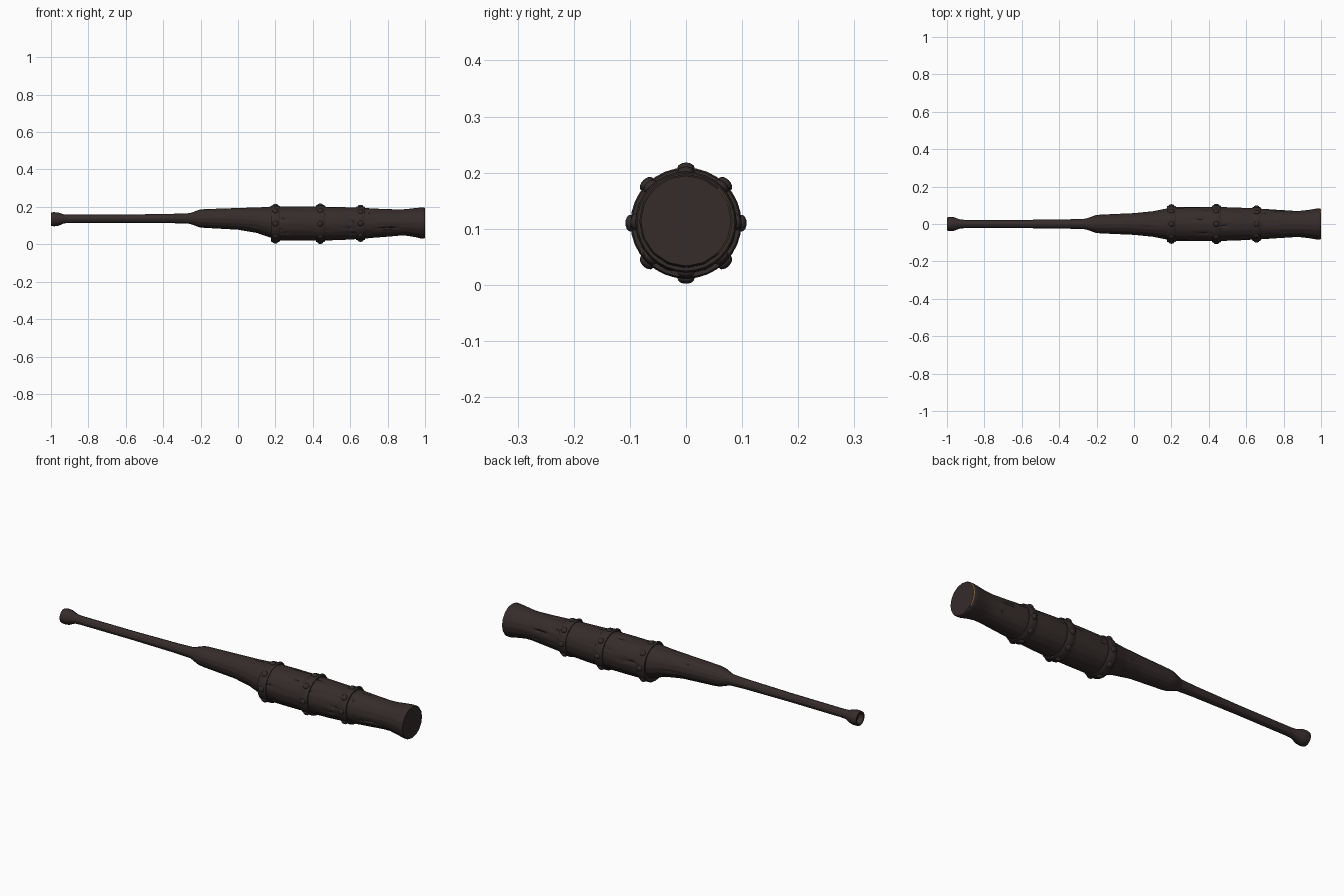
import bpy, math, random
from mathutils import Vector, Matrix

if "Cube" in bpy.data.objects:
    bpy.data.objects.remove(bpy.data.objects["Cube"])

random.seed(4)

def material(name, rgb):
    m = bpy.data.materials.new(name)
    m.diffuse_color = (*rgb, 1)
    m.use_nodes = True
    m.node_tree.nodes["Principled BSDF"].inputs["Base Color"].default_value = m.diffuse_color
    return m

WOOD = material("dark wood", (0.036, 0.025, 0.024))
STRAP = material("dark strap", (0.034, 0.025, 0.024))
TAN = material("bare wood", (0.22, 0.12, 0.05))
N = 64

def make(name, verts, faces, mats, angle=35):
    me = bpy.data.meshes.new(name)
    me.from_pydata(verts, [], faces)
    for m in mats:
        me.materials.append(m)
    ob = bpy.data.objects.new(name, me)
    bpy.context.collection.objects.link(ob)
    bpy.ops.object.select_all(action='DESELECT')
    bpy.context.view_layer.objects.active = ob
    ob.select_set(True)
    bpy.ops.object.shade_smooth_by_angle(angle=math.radians(angle))
    return ob

def loft(name, stations, mats, cut=lambda x, a: 0.0, n=N):
    """Skin circles (x, radius, centre z), capping both ends."""
    verts, faces = [], []
    for x, r, zc in stations:
        for i in range(n):
            a = 2 * math.pi * i / n
            rr = r - cut(x, a)
            verts.append((x, rr * math.cos(a), zc + rr * math.sin(a)))
    for s in range(len(stations) - 1):
        for i in range(n):
            j = (i + 1) % n
            faces.append((s*n + i, s*n + j, s*n + n + j, s*n + n + i))
    faces.append(tuple(reversed(range(n))))
    last = (len(stations) - 1) * n
    faces.append(tuple(range(last, last + n)))
    return make(name, verts, faces, mats)

def refine(keys, step):
    out = []
    for p, q in zip(keys, keys[1:]):
        k = max(1, round((q[0] - p[0]) / step))
        out += [tuple(p[c] + (q[c] - p[c]) * t / k for c in range(3)) for t in range(k)]
    return out + [keys[-1]]

# thin grip with flared pommel and shallow lengthwise facets
grip = [(-0.975, 0.022, 0.134), (-1.0, 0.028, 0.134), (-1.0, 0.035, 0.134), (-0.985, 0.038, 0.134),
        (-0.962, 0.036, 0.134), (-0.93, 0.024, 0.136), (-0.90, 0.022, 0.136),
        (-0.6, 0.022, 0.137), (-0.35, 0.025, 0.138), (-0.24, 0.029, 0.138), (-0.18, 0.035, 0.138)]
loft("grip", grip, [WOOD],
     lambda x, a: 0.0015 * (1 - math.cos(8 * a)) / 2 if x > -0.94 else 0, 32)

# heavy head with split-wood grooves
head = [(-0.262, 0.027, 0.138), (-0.205, 0.047, 0.138), (-0.18, 0.050, 0.138),
        (0.0, 0.058, 0.136), (0.10, 0.068, 0.129), (0.17, 0.082, 0.119), (0.22, 0.091, 0.111),
        (0.32, 0.092, 0.111), (0.45, 0.091, 0.111), (0.55, 0.088, 0.111), (0.66, 0.083, 0.112),
        (0.78, 0.075, 0.114), (0.86, 0.070, 0.116), (0.90, 0.071, 0.117), (0.95, 0.078, 0.116),
        (0.98, 0.083, 0.114), (0.995, 0.083, 0.114), (1.0, 0.080, 0.114)]
grooves = []
for k in range(26):
    grooves.append((random.uniform(0.2, 0.82), 2 * math.pi * random.randrange(N) / N,
                    random.uniform(0.05, 0.10), random.uniform(0.004, 0.009)))
for k in range(7):
    grooves.append((random.uniform(-0.05, 0.12), 2 * math.pi * random.randrange(N) / N, 0.07, 0.004))

def head_cut(x, a):
    d = 0.0012 * (1 - math.cos(16 * a)) / 2
    for gx, ga, length, depth in grooves:
        da = abs((a - ga + math.pi) % (2 * math.pi) - math.pi)
        t = 1 - abs(x - gx) / length
        if t > 0 and da < 0.11:
            d = max(d, depth * t * (1 - da / 0.11))
    return d

club = loft("club_head", refine(head, 0.02), [WOOD, TAN], head_cut)
# worn rim on one side of the end
for p in club.data.polygons:
    c = p.center
    if c.x > 0.996 and len(p.vertices) == 4 and c.y > 0.055:
        p.material_index = 1

# straps with eight round studs each
def stud(name, x, r, zc, a):
    out = Vector((0, math.cos(a), math.sin(a)))
    bpy.ops.mesh.primitive_uv_sphere_add(segments=12, ring_count=8, radius=1)
    ob = bpy.context.object
    ob.name = name
    ob.matrix_world = (Matrix.Translation(Vector((x, 0, zc)) + out * r)
                       @ out.to_track_quat('Z', 'X').to_matrix().to_4x4()
                       @ Matrix.Diagonal((0.015, 0.015, 0.009, 1)))
    ob.data.materials.append(STRAP)
    bpy.ops.object.shade_smooth_by_angle(angle=math.radians(50))

for k, (x, r, zc) in enumerate([(0.20, 0.097, 0.110), (0.44, 0.099, 0.110), (0.655, 0.090, 0.112)]):
    w = 0.024
    loft(f"strap_{k + 1}", [(x - w, r - 0.015, zc), (x - w, r - 0.003, zc), (x - w + 0.005, r, zc),
                            (x + w - 0.005, r, zc), (x + w, r - 0.003, zc), (x + w, r - 0.015, zc)],
         [STRAP], n=32)
    for i in range(8):
        stud(f"stud_{k + 1}_{i + 1}", x, r, zc, math.pi * i / 4)
